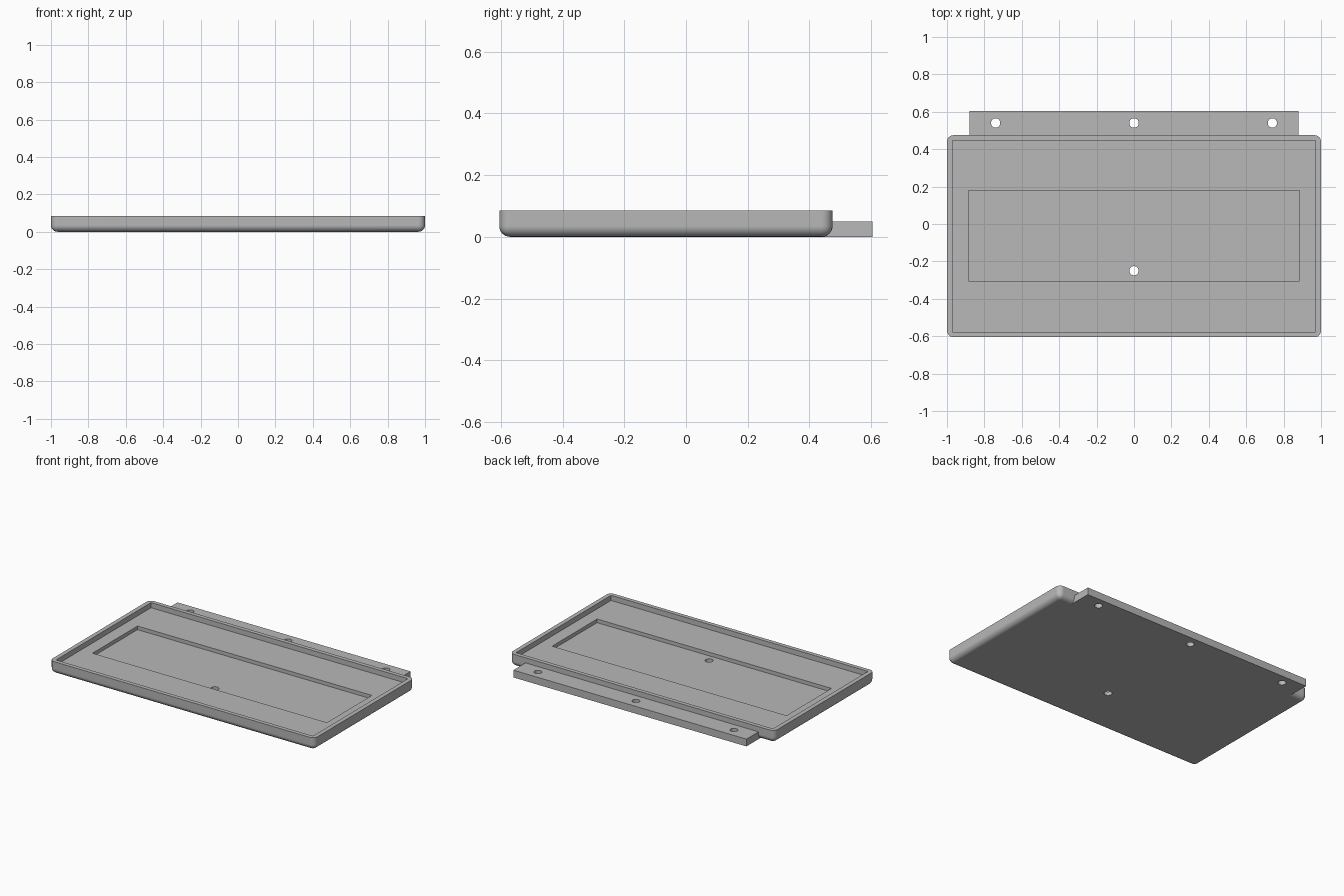
import bpy
import bmesh
from mathutils import Vector

if "Cube" in bpy.data.objects:
    bpy.data.objects.remove(bpy.data.objects["Cube"], do_unlink=True)

grey = bpy.data.materials.new("plain_grey")
grey.use_nodes = True
colour = (0.48, 0.48, 0.48, 1.0)
grey.diffuse_color = colour
grey.node_tree.nodes["Principled BSDF"].inputs["Base Color"].default_value = colour


def add_object(name, bm):
    bmesh.ops.recalc_face_normals(bm, faces=bm.faces)
    mesh = bpy.data.meshes.new(name)
    bm.to_mesh(mesh)
    bm.free()
    mesh.materials.append(grey)
    obj = bpy.data.objects.new(name, mesh)
    bpy.context.collection.objects.link(obj)
    return obj


def box(name, low, high, radius=0):
    """Box between two corners; a radius rounds all edges but the top ones."""
    low, high = Vector(low), Vector(high)
    bm = bmesh.new()
    bmesh.ops.create_cube(bm, size=1)
    for v in bm.verts:
        v.co = (low + high) / 2 + v.co * (high - low)
    if radius:
        edges = [e for e in bm.edges if min(v.co.z for v in e.verts) < high.z - 0.001]
        bmesh.ops.bevel(bm, geom=edges, offset=radius, segments=6,
                        profile=0.5, affect='EDGES', clamp_overlap=True)
    return add_object(name, bm)


def drill(name, x, y):
    bm = bmesh.new()
    bmesh.ops.create_cone(bm, cap_ends=True, segments=32, radius1=0.025, radius2=0.025, depth=0.4)
    bmesh.ops.translate(bm, verts=bm.verts, vec=(x, y, 0))
    return add_object(name, bm)


def combine(target, tool, operation):
    """Apply a boolean and remove the tool."""
    tool.hide_render = True
    mod = target.modifiers.new("boolean", 'BOOLEAN')
    mod.operation = operation
    mod.solver = 'EXACT'
    mod.object = tool
    bpy.context.view_layer.objects.active = target
    bpy.ops.object.modifier_apply(modifier=mod.name)
    bpy.data.objects.remove(tool, do_unlink=True)


# Rounded tray body with the mounting flange along the back
tray = box("tray", (-1, -0.605, 0), (1, 0.475, 0.085), radius=0.035)
combine(tray, box("flange", (-0.88, 0.42, 0), (0.88, 0.605, 0.05)), 'UNION')

# Shallow tray inside the rim, and the deeper rectangular recess
combine(tray, box("rim_cutter", (-0.97, -0.577, 0.05), (0.97, 0.447, 0.2)), 'DIFFERENCE')
combine(tray, box("recess_cutter", (-0.885, -0.305, 0.025), (0.885, 0.18, 0.2)), 'DIFFERENCE')

# Three screw holes in the flange and one drain hole in the recess
for x, y in ((-0.74, 0.54), (0, 0.54), (0.74, 0.54), (0, -0.25)):
    combine(tray, drill("hole_cutter", x, y), 'DIFFERENCE')

# Smooth rounds, crisp flat faces
bpy.ops.object.select_all(action='DESELECT')
tray.select_set(True)
bpy.context.view_layer.objects.active = tray
bpy.ops.object.shade_smooth_by_angle(angle=0.6)
weighted = tray.modifiers.new("weighted_normals", 'WEIGHTED_NORMAL')
weighted.keep_sharp = True
